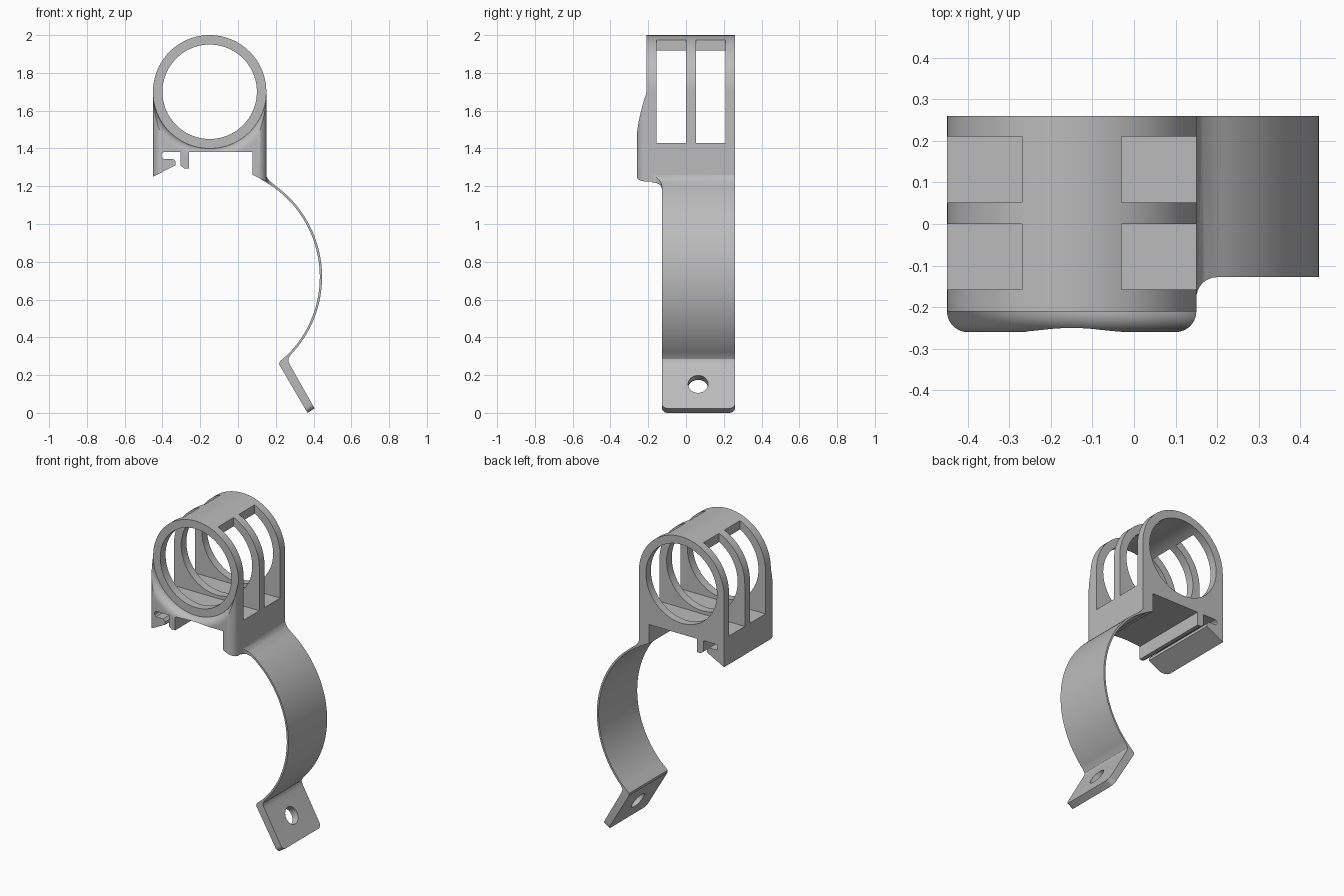
import bpy, bmesh
from math import sin, cos, radians
from mathutils import Matrix, Vector

cube = bpy.data.objects.get("Cube")
if cube:
    bpy.data.objects.remove(cube, do_unlink=True)

CX, RING_Z, RING_R, HOLE_R = -0.15, 1.70, 0.30, 0.25
BACK, FACE, FRONT = 0.26, -0.21, -0.26
PIPE_Z, STRAP_OUT, STRAP_IN = 0.72, 0.595, 0.583

grey = bpy.data.materials.new("plastic_grey")
grey.use_nodes = True
grey.diffuse_color = (0.5, 0.5, 0.5, 1)
grey.node_tree.nodes["Principled BSDF"].inputs["Base Color"].default_value = (0.5, 0.5, 0.5, 1)


def make(name, bm):
    bmesh.ops.recalc_face_normals(bm, faces=bm.faces)
    mesh = bpy.data.meshes.new(name)
    bm.to_mesh(mesh)
    bm.free()
    mesh.materials.append(grey)
    ob = bpy.data.objects.new(name, mesh)
    bpy.context.collection.objects.link(ob)
    return ob


def arc(cx, cy, r, start, end, n):
    steps = [radians(start + (end - start) * i / n) for i in range(n + 1)]
    return [(cx + r * cos(a), cy + r * sin(a)) for a in steps]


def prism(name, outline, lo, hi, axis="y"):
    """Extrude a flat outline along y (outline is x, z) or z (outline is x, y)."""
    bm = bmesh.new()
    place = (lambda p: (p[0], lo, p[1])) if axis == "y" else (lambda p: (p[0], p[1], lo))
    face = bm.faces.new([bm.verts.new(place(p)) for p in outline])
    out = bmesh.ops.extrude_face_region(bm, geom=[face])
    shift = Vector((0, hi - lo, 0) if axis == "y" else (0, 0, hi - lo))
    bmesh.ops.translate(bm, vec=shift, verts=[v for v in out["geom"] if isinstance(v, bmesh.types.BMVert)])
    return make(name, bm)


def box(name, x0, x1, y0, y1, z0, z1):
    return prism(name, [(x0, z0), (x1, z0), (x1, z1), (x0, z1)], y0, y1)


def boolean(ob, cutter, operation="DIFFERENCE"):
    cutter.hide_render = True
    mod = ob.modifiers.new("cut", "BOOLEAN")
    mod.operation, mod.solver, mod.object = operation, "EXACT", cutter
    bpy.context.view_layer.objects.active = ob
    bpy.ops.object.modifier_apply(modifier=mod.name)
    bpy.data.objects.remove(cutter, do_unlink=True)


def smooth(ob):
    bpy.ops.object.select_all(action="DESELECT")
    ob.select_set(True)
    bpy.context.view_layer.objects.active = ob
    bpy.ops.object.shade_smooth_by_angle(angle=radians(30))


# Underside of the housing: right leg, channel, hook tab, slot and left wedge
underside = [(0.15, 1.225), (0.077, 1.26), (0.077, 1.38), (-0.26, 1.38),
             (-0.26, 1.295), (-0.285, 1.295), (-0.305, 1.31), (-0.305, 1.38),
             (-0.395, 1.38), (-0.405, 1.37), (-0.405, 1.355), (-0.395, 1.345),
             (-0.345, 1.345), (-0.33, 1.33), (-0.33, 1.312), (-0.45, 1.25)]
arch = arc(CX, RING_Z, RING_R, 180, 0, 64)

# Ring housing with bore and side windows
housing = prism("ring_housing", underside + arch, FACE, BACK)
boolean(housing, prism("bore", arc(CX, RING_Z, HOLE_R, 0, 360, 96)[:-1], -0.5, 0.5))
for y0, y1 in ((-0.157, 0.0), (0.052, 0.21)):
    boolean(housing, box("window_base", -0.6, 0.3, y0, y1, 1.43, RING_Z))
    for x0, x1 in ((-0.6, -0.27), (-0.03, 0.3)):
        boolean(housing, box("window_side", x0, x1, y0, y1, 1.60, 2.2))
smooth(housing)

# Front lip: rounded outer corners, fading into the ring with a fillet
lip = prism("front_lip", underside + [(-0.45, RING_Z), (0.15, RING_Z)], -0.30, FACE)
rounded = (arc(-0.40, FACE, 0.05, 180, 270, 10) + arc(0.10, FACE, 0.05, 270, 360, 10)
           + [(0.15, 0), (-0.45, 0)])
boolean(lip, prism("lip_corners", rounded, 1.0, 1.9, "z"), "INTERSECT")

bm = bmesh.new()
fillet = [(RING_R + 0.05 - 0.05 * cos(radians(a)), FACE - 0.05 * sin(radians(a)))
          for a in range(0, 91, 9)]
profile = [(0, -0.18), (RING_R, -0.18)] + fillet + [(0.7, FRONT), (0.7, -0.4), (0, -0.4)]
verts = [bm.verts.new((CX + r, y, RING_Z)) for r, y in profile]
edges = [bm.edges.new(pair) for pair in zip(verts, verts[1:])]
bmesh.ops.spin(bm, geom=verts + edges, cent=(CX, 0, RING_Z), axis=(0, 1, 0),
               angle=radians(360), steps=128, use_merge=False)
bmesh.ops.remove_doubles(bm, verts=bm.verts, dist=1e-5)
boolean(lip, make("ring_fillet", bm))
smooth(lip)

# Strap arc with its flared root and the slanted end tab in one section
section = ([(0.11, 1.25), (0.147, 1.275), (0.152, 1.25), (0.165, 1.23)]
           + arc(CX, PIPE_Z, STRAP_OUT, 54, -44, 48)
           + [(0.266, 0.285), (0.267, 0.272), (0.275, 0.255), (0.405, 0.024), (0.368, 0.0),
              (0.218, 0.256), (0.219, 0.268), (0.228, 0.278)]
           + arc(CX, PIPE_Z, STRAP_IN, -45, 62, 52))
strap = prism("clamp_strap", section, -0.25, 0.30)
plan = ([(0.0, -0.13), (0.12, -0.18), (0.15, -0.18)] + arc(0.20, -0.178, 0.05, 180, 90, 8)
        + [(0.6, -0.128), (0.6, BACK), (0.0, BACK)])
boolean(strap, prism("strap_plan", plan, -0.2, 1.5, "z"), "INTERSECT")

# Screw hole through the tab
bm = bmesh.new()
turn = Vector((0.866, 0, 0.5)).to_track_quat("Z", "Y").to_matrix().to_4x4()
bmesh.ops.create_cone(bm, cap_ends=True, segments=48, radius1=0.053, radius2=0.053,
                      depth=0.2, matrix=Matrix.Translation((0.315, 0.064, 0.142)) @ turn)
boolean(strap, make("screw_hole", bm))

# Rounded tab corners
bm = bmesh.new()
bm.from_mesh(strap.data)
corners = [e for e in bm.edges if all(v.co.z < 0.04 for v in e.verts)
           and abs(e.verts[0].co.y - e.verts[1].co.y) < 0.01]
bmesh.ops.bevel(bm, geom=corners, offset=0.03, segments=6, profile=0.5, affect="EDGES")
bm.to_mesh(strap.data)
bm.free()
smooth(strap)
